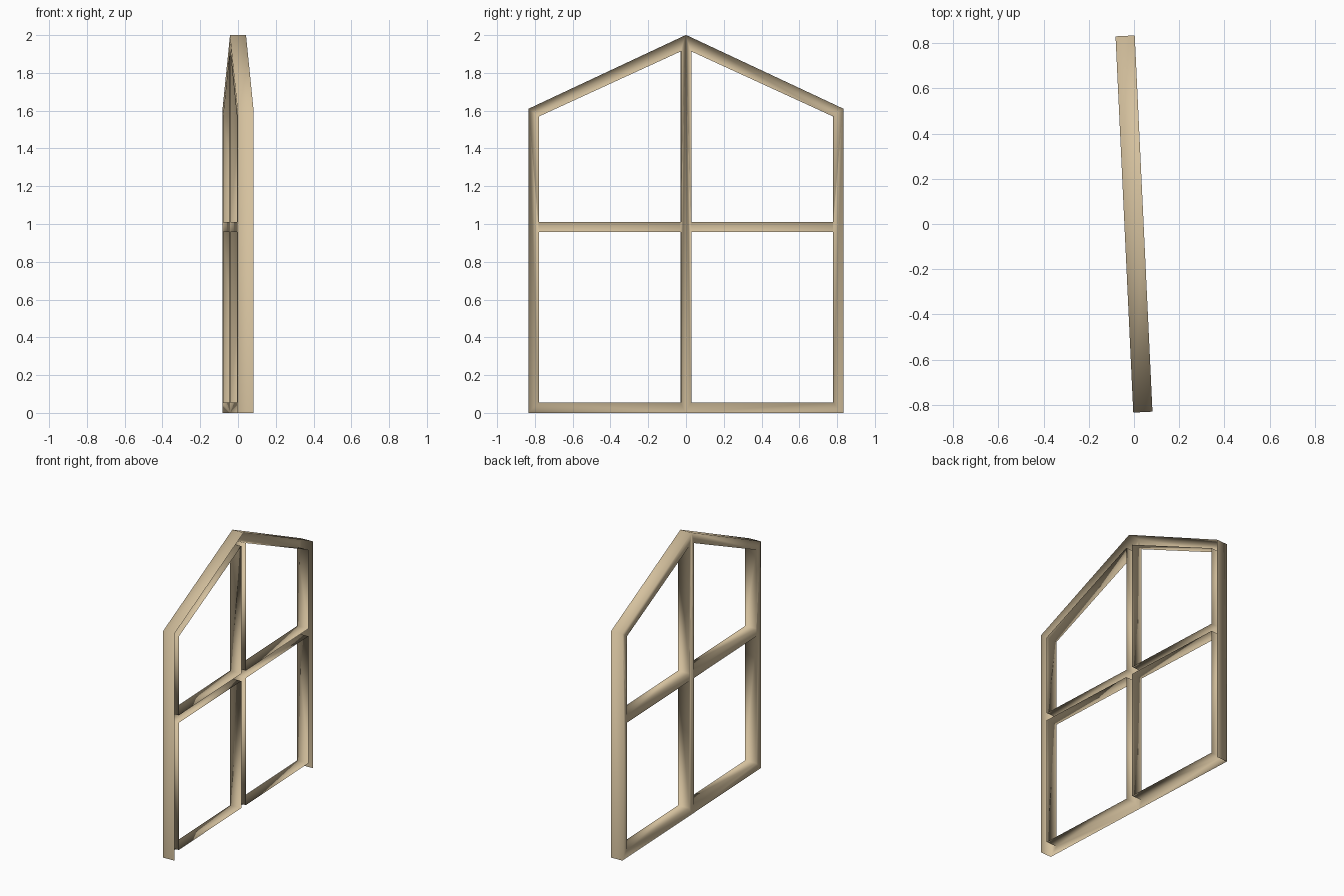
import bpy, bmesh, math

if "Cube" in bpy.data.objects:
    bpy.data.objects.remove(bpy.data.objects["Cube"])

W, T, TOP = 0.833, 1.61, 2.0      # outer half width, eave height, peak height
I, C = 0.78, 0.027                # inner post edge, half width of the mullion
B, R0, R1 = 0.055, 0.957, 1.01    # bottom rail top, middle rail bottom and top
IT, IP = 1.57, 1.915              # inner opening heights at post and mullion
D = 0.0425                        # half depth

wood = bpy.data.materials.new("pale_wood")
wood.diffuse_color = (0.66, 0.53, 0.34, 1)
wood.use_nodes = True
wood.node_tree.nodes["Principled BSDF"].inputs["Base Color"].default_value = wood.diffuse_color

# half of the front face, in (y, z)
faces = [
    [(0, 0), (W, 0), (I, B), (C, B)],                                # bottom rail
    [(W, 0), (W, T), (I, IT), (I, R1), (I, R0), (I, B)],             # side post
    [(C, R0), (I, R0), (I, R1), (C, R1)],                            # middle rail
    [(0, 0), (C, B), (C, R0), (C, R1), (C, IP), (0, TOP)],           # mullion
    [(0, TOP), (C, IP), (I, IT), (W, T)],                            # sloped top rail
]

bm = bmesh.new()
verts = {}
for f in faces:
    ring = []
    for p in f:
        if p not in verts:
            verts[p] = bm.verts.new((-D, p[0], p[1]))
        ring.append(verts[p])
    bm.faces.new(ring)
bmesh.ops.recalc_face_normals(bm, faces=bm.faces)

# side walls go back from each edge; the back and underside stay open
walls = [e for e in bm.edges if e.is_boundary
         and not all(v.co.z < 1e-4 for v in e.verts)
         and not all(v.co.y < 1e-4 for v in e.verts)]
res = bmesh.ops.extrude_edge_only(bm, edges=walls)
for g in res["geom"]:
    if isinstance(g, bmesh.types.BMVert):
        g.co.x = D
bmesh.ops.recalc_face_normals(bm, faces=bm.faces)
bm.normal_update()
front = [f for f in bm.faces if abs(f.normal.x) > 0.9]
if front[0].normal.x > 0:
    bmesh.ops.reverse_faces(bm, faces=bm.faces)
for f in bm.faces:
    f.smooth = True

me = bpy.data.meshes.new("window_frame")
bm.to_mesh(me)
bm.free()
me.materials.append(wood)
ob = bpy.data.objects.new("window_frame", me)
bpy.context.collection.objects.link(ob)

# mirror the second half and turn the frame slightly
m = ob.modifiers.new("mirror", 'MIRROR')
m.use_axis = (False, True, False)
m.merge_threshold = 0.001
ob.rotation_euler.z = math.radians(2.7)
